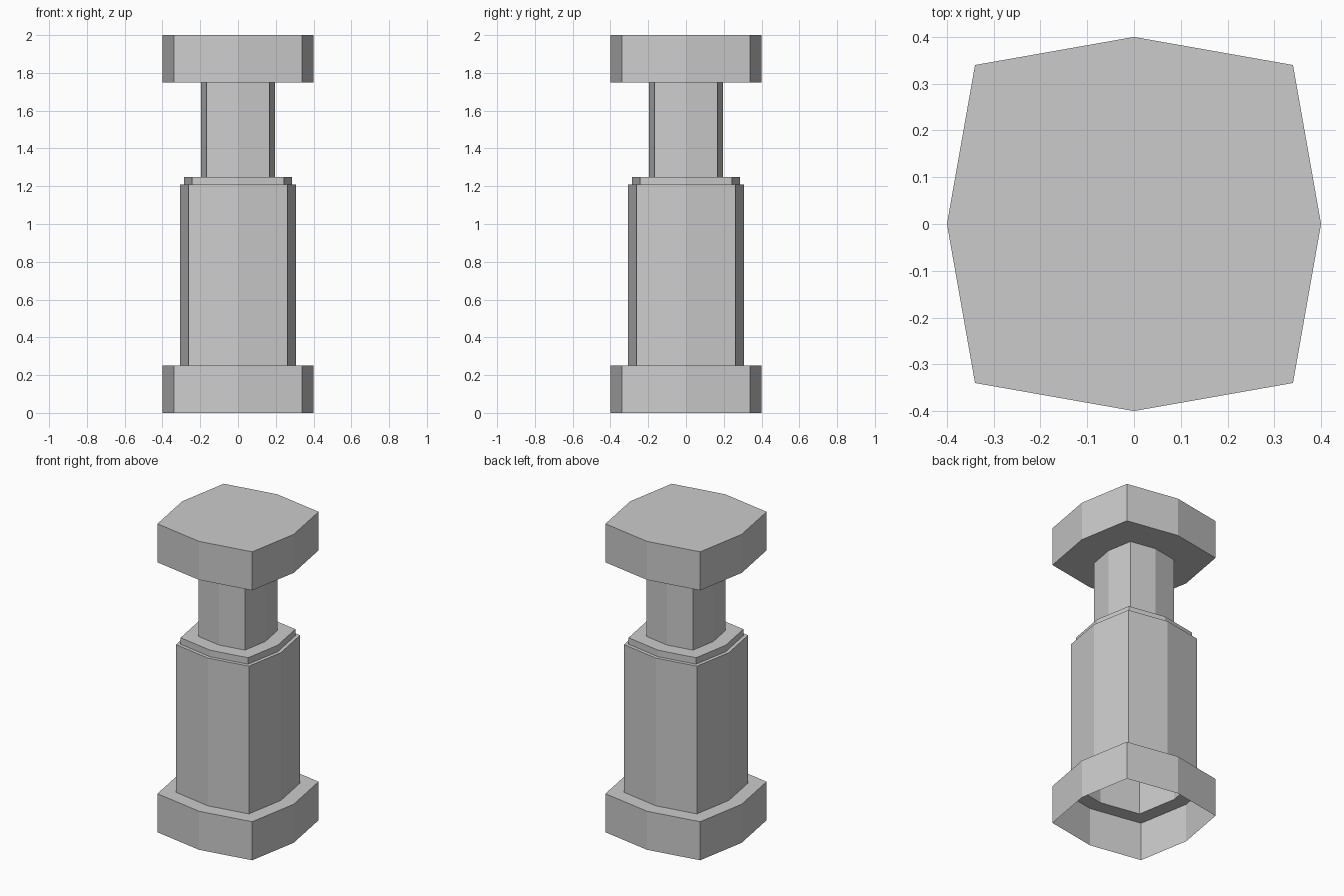
import bpy, bmesh

if "Cube" in bpy.data.objects:
    bpy.data.objects.remove(bpy.data.objects["Cube"])

CORNER = 0.85  # diagonal corners sit at 0.85 of the axis-point distance
# (radius, height) profile from the open foot up to the cap
PROFILE = [(0.40, 0), (0.40, 0.25), (0.308, 0.25), (0.308, 1.208),
           (0.285, 1.208), (0.285, 1.25), (0.196, 1.25), (0.196, 1.75),
           (0.40, 1.75), (0.40, 2.0)]


def ring(bm, r, z):
    c = r * CORNER
    pts = [(r, 0), (c, c), (0, r), (-c, c), (-r, 0), (-c, -c), (0, -r), (c, -c)]
    return [bm.verts.new((x, y, z)) for x, y in pts]


# Stepped post: hollow shell, open underneath, closed on top
bm = bmesh.new()
rings = [ring(bm, r, z) for r, z in PROFILE]
for a, b in zip(rings, rings[1:]):
    for i in range(8):
        j = (i + 1) % 8
        bm.faces.new((a[i], a[j], b[j], b[i]))
bm.faces.new(rings[-1])

mesh = bpy.data.meshes.new("stepped_post")
bm.to_mesh(mesh)
bm.free()
bpy.context.collection.objects.link(bpy.data.objects.new("stepped_post", mesh))
